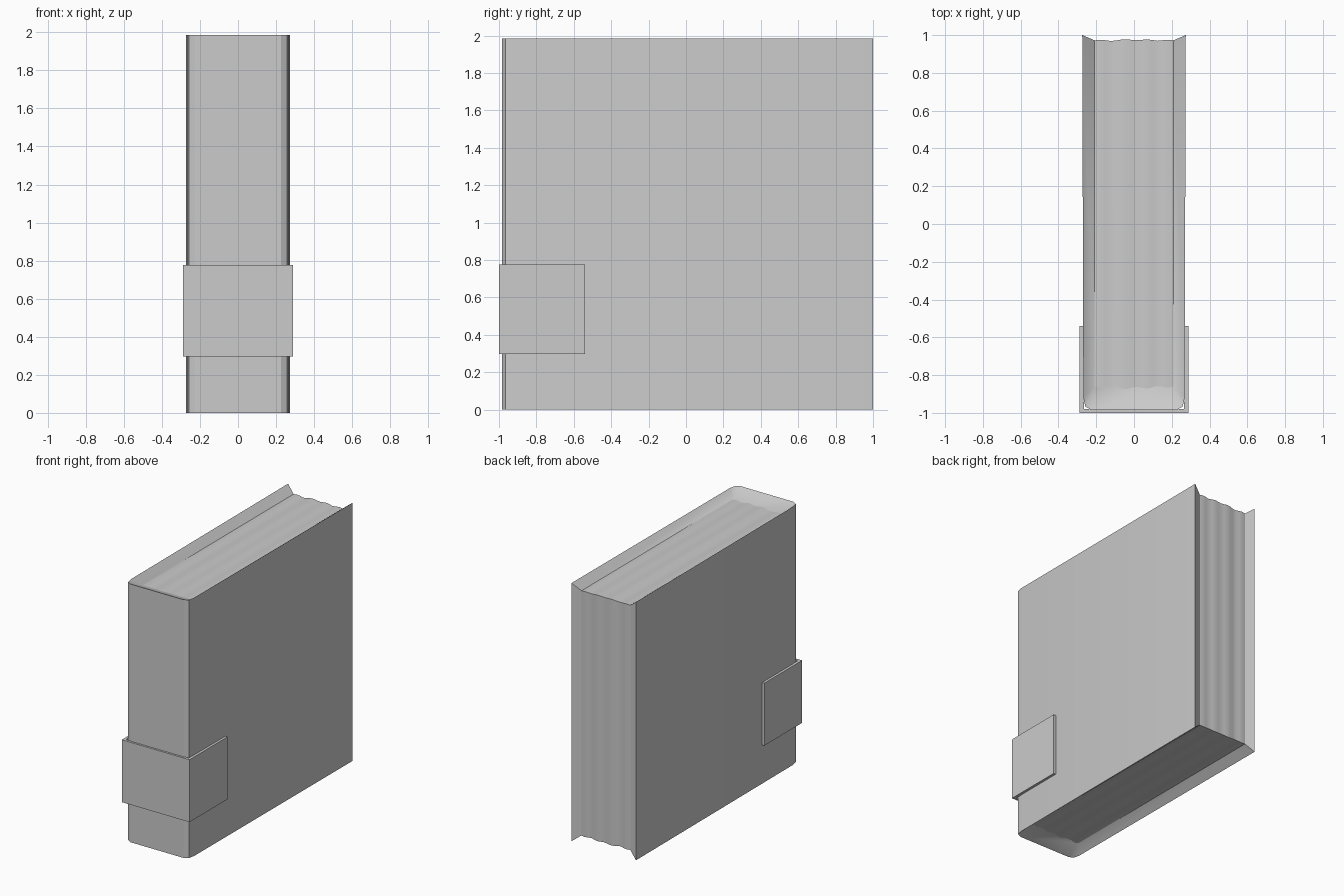
import bpy, bmesh

if "Cube" in bpy.data.objects:
    bpy.data.objects.remove(bpy.data.objects["Cube"])

H = 1.985            # book height
RECESS = 0.052       # how far the pages sit below the cover rim
PAGE_X, PAGE_BACK, PAGE_FRONT = 0.208, 0.972, -0.86


def mirror_path(half):
    """Right half of a U outline (back to front) -> whole open outline."""
    return [(-x, y) for x, y in half] + half[::-1]


def finish(name, bm, angle=None):
    bmesh.ops.remove_doubles(bm, verts=bm.verts, dist=1e-5)
    bmesh.ops.recalc_face_normals(bm, faces=bm.faces)
    me = bpy.data.meshes.new(name)
    bm.to_mesh(me)
    bm.free()
    ob = bpy.data.objects.new(name, me)
    bpy.context.collection.objects.link(ob)
    if angle:
        bpy.ops.object.select_all(action='DESELECT')
        ob.select_set(True)
        bpy.context.view_layer.objects.active = ob
        bpy.ops.object.shade_smooth_by_angle(angle=angle)
    return ob


def skin(bm, rows, closed=False):
    """Join neighbouring rows of points with quads."""
    rows = [[bm.verts.new(p) for p in r] for r in rows]
    if closed:
        rows.append(rows[0])
    for a, b in zip(rows, rows[1:]):
        for i in range(len(a) - 1):
            bm.faces.new((a[i], a[i + 1], b[i + 1], b[i]))
    return rows


# Cover: U-shaped shell with rounded spine and rims sloping in to the pages
outer = mirror_path([(0.274, 1.0), (0.268, -0.92), (0.258, -0.966), (0.225, -0.985)])
inner = mirror_path([(PAGE_X, PAGE_BACK)] + [(PAGE_X, PAGE_FRONT)] * 3)
bm = bmesh.new()
rows = skin(bm, [[(x, y, z) for x, y in path] for path, z in
                 ((inner, RECESS), (outer, 0), (outer, H), (inner, H - RECESS))])
for end in (0, -1):                      # sloped rims along the fore edge
    bm.faces.new([r[end] for r in rows])
bmesh.ops.dissolve_degenerate(bm, dist=1e-5, edges=bm.edges)
finish("cover", bm, 0.5)

# Pages: wavy sheet over the bottom, fore edge and top
waves = [0, .003, .001, -.003, -.001, .004, .006, .003, .001, .003, .005, .002, -.002, .001, .003, 0]
columns = []
for i, w in enumerate(waves):
    x = -PAGE_X + 2 * PAGE_X * i / (len(waves) - 1)
    lo, hi, back = RECESS - w, H - RECESS + w, PAGE_BACK + w
    columns.append([(x, PAGE_FRONT - 0.02, lo), (x, back, lo), (x, back, hi), (x, PAGE_FRONT - 0.02, hi)])
bm = bmesh.new()
skin(bm, columns)
finish("pages", bm, 0.6)

# Label: square-cornered band wrapped around the spine
out = mirror_path([(0.288, -0.54), (0.288, -1.0)])
inn = mirror_path([(0.266, -0.54), (0.266, -0.98)])
bm = bmesh.new()
rows = skin(bm, [[(x, y, z) for x, y in path] for path, z in
                 ((out, 0.297), (out, 0.777), (inn, 0.777), (inn, 0.297))], closed=True)
for end in (0, -1):
    bm.faces.new([r[end] for r in rows[:4]])
finish("spine_label", bm)
